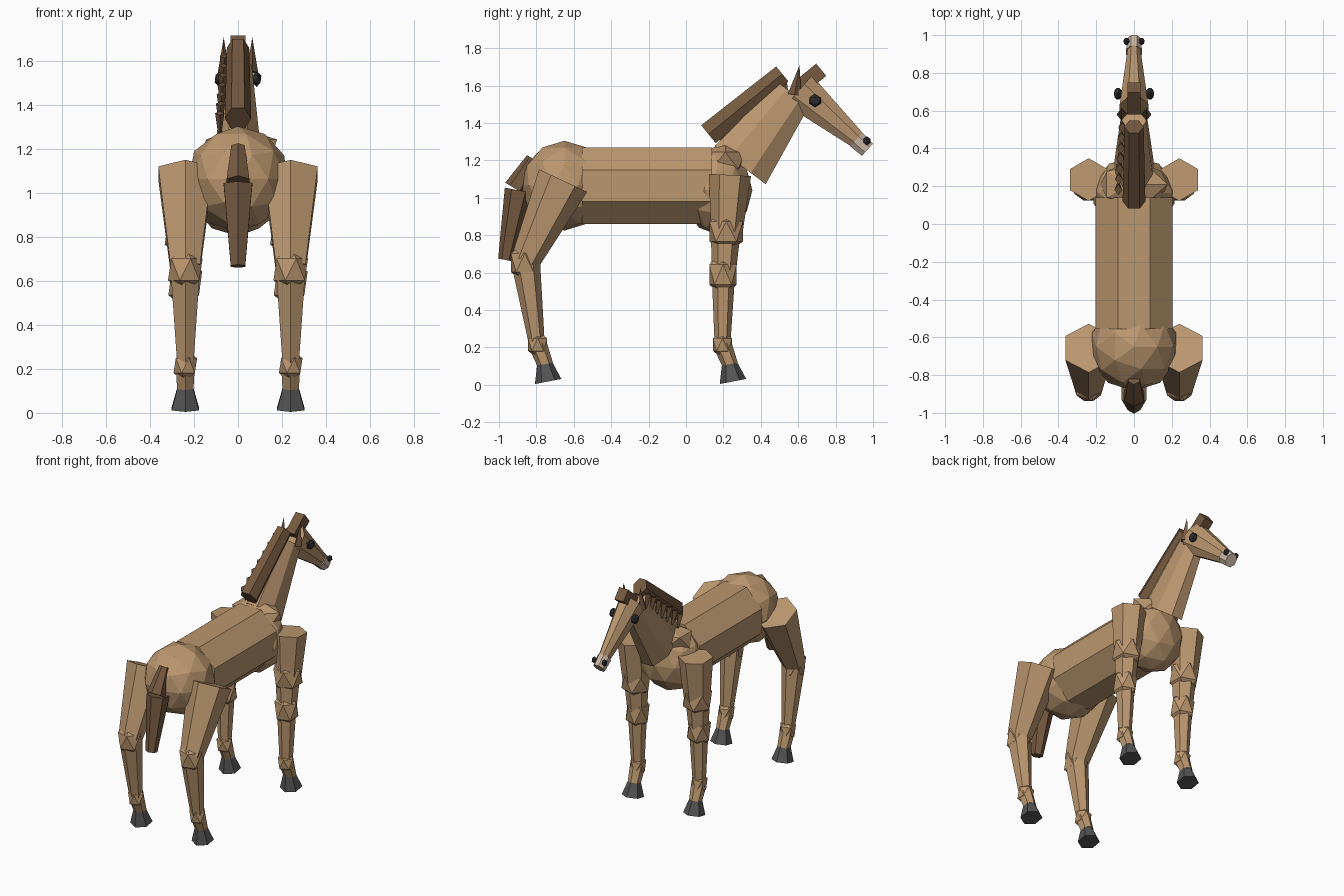
import bpy, bmesh
from math import atan2, cos, pi
from mathutils import Matrix, Vector

if "Cube" in bpy.data.objects:
    bpy.data.objects.remove(bpy.data.objects["Cube"])


def material(name, rgb):
    m = bpy.data.materials.new(name)
    m.diffuse_color = (*rgb, 1)
    m.use_nodes = True
    m.node_tree.nodes["Principled BSDF"].inputs["Base Color"].default_value = m.diffuse_color
    return m


COAT = material("coat", (0.50, 0.31, 0.16))
HAIR = material("hair", (0.18, 0.10, 0.05))
HOOF = material("hoof", (0.09, 0.09, 0.09))
PALE = material("pale_muzzle", (0.60, 0.48, 0.38))
DARK = material("dark", (0.03, 0.03, 0.035))


def finish(bm, name, mat):
    me = bpy.data.meshes.new(name)
    bm.to_mesh(me)
    bm.free()
    me.materials.append(mat)
    ob = bpy.data.objects.new(name, me)
    bpy.context.collection.objects.link(ob)
    return ob


def tube(name, a, b, r1, r2, mat=COAT, n=6, spin=0.0, sx=1.0, x=0.0):
    """Tapered prism between two (y, z) points at the given x."""
    a, b = Vector((x, *a)), Vector((x, *b))
    d = b - a
    m = (Matrix.Translation((a + b) / 2)
         @ Matrix.Rotation(atan2(-d.y, d.z), 4, 'X')
         @ Matrix.Diagonal((sx, 1, 1, 1))
         @ Matrix.Rotation(spin, 4, 'Z'))
    bm = bmesh.new()
    bmesh.ops.create_cone(bm, cap_ends=True, segments=n, radius1=r1,
                          radius2=r2, depth=d.length, matrix=m)
    return finish(bm, name, mat)


def octo(name, a, b, r1, r2, mat=COAT, sx=1.0):
    """Octagonal tube with flat top and sides; radii measured to the flats."""
    k = cos(pi / 8)
    return tube(name, a, b, r1 / k, r2 / k, mat, 8, pi / 8, sx)


def ball(name, loc, size, mat=COAT, sub=1):
    bm = bmesh.new()
    bmesh.ops.create_icosphere(bm, subdivisions=sub, radius=1.0,
                               matrix=Matrix.Translation(loc) @ Matrix.Diagonal((*size, 1)))
    return finish(bm, name, mat)


# Torso
octo("barrel", (-0.557, 1.065), (0.14, 1.065), 0.205, 0.205)
ball("rump", (0, -0.65, 1.065), (0.235, 0.235, 0.24), sub=2)
ball("chest", (0, 0.165, 1.04), (0.225, 0.19, 0.235), sub=2)
ball("withers", (0, 0.21, 1.2), (0.2, 0.13, 0.1))

# Neck and head
octo("neck", (0.29, 1.175), (0.575, 1.555), 0.17, 0.105, sx=0.6)
octo("head", (0.605, 1.575), (0.915, 1.31), 0.105, 0.047, sx=0.72)
octo("muzzle", (0.91, 1.312), (0.97, 1.257), 0.049, 0.044, PALE, sx=0.85)

# Mane, with short locks hanging on the left side
tube("mane", (0.12, 1.34), (0.515, 1.662), 0.071, 0.06, HAIR, spin=pi / 6, sx=0.85)
for i in range(7):
    t = 0.08 + 0.84 * i / 6
    y, z = 0.15 + 0.39 * t, 1.31 + 0.31 * t
    tube(f"mane_lock_{i + 1}", (y, z + 0.03), (y + 0.03, z - 0.06), 0.03, 0.012,
         HAIR, n=4, x=-0.085 + 0.025 * t, sx=0.7)
# Forelock
bm = bmesh.new()
bmesh.ops.create_cube(bm, size=1, matrix=Matrix.Translation((0, 0.665, 1.637))
                      @ Matrix.Rotation(0.69, 4, 'X') @ Matrix.Diagonal((0.07, 0.15, 0.085, 1)))
finish(bm, "forelock", HAIR)

# Tail
tube("tail_dock", (-0.82, 1.21), (-0.915, 1.05), 0.035, 0.06, HAIR)
tube("tail", (-0.895, 1.04), (-0.967, 0.668), 0.075, 0.038, HAIR)

for side, s in (("right", 1), ("left", -1)):
    # Face details
    tube(f"{side}_ear", (0.58, 1.55), (0.607, 1.71), 0.036, 0.0, n=4, x=s * 0.065,
         sx=0.75, mat=HAIR)
    ball(f"{side}_eye", (s * 0.085, 0.69, 1.52), (0.024, 0.036, 0.036), DARK)
    ball(f"{side}_nostril", (s * 0.04, 0.967, 1.305), (0.018, 0.022, 0.024), DARK)

    x = s * 0.24
    # Front leg
    f = f"front_{side}_"
    tube(f + "shoulder", (0.235, 1.122), (0.218, 0.82), 0.113, 0.085, x=x)
    ball(f + "elbow", (x, 0.215, 0.82), (0.105, 0.105, 0.12))
    tube(f + "forearm", (0.212, 0.82), (0.202, 0.58), 0.08, 0.062, x=x)
    ball(f + "knee", (x, 0.198, 0.59), (0.086, 0.086, 0.12))
    tube(f + "cannon", (0.2, 0.58), (0.195, 0.215), 0.062, 0.042, x=x)

    # Hind leg
    h = f"hind_{side}_"
    tube(h + "thigh", (-0.657, 1.092), (-0.86, 0.66), 0.142, 0.078, x=x)
    ball(h + "hock", (x, -0.862, 0.653), (0.088, 0.088, 0.11))
    tube(h + "cannon", (-0.855, 0.64), (-0.797, 0.215), 0.076, 0.042, x=x)

    # Fetlock, pastern and hoof shared by both legs
    for p, y in ((f, 0.195), (h, -0.793)):
        ball(p + "fetlock", (x, y, 0.215), (0.06, 0.06, 0.075))
        tube(p + "pastern", (y, 0.215), (y + 0.042, 0.105), 0.05, 0.042, x=x)
        tube(p + "hoof", (y + 0.056, 0.018), (y + 0.038, 0.112), 0.072, 0.042,
             HOOF, x=x)
